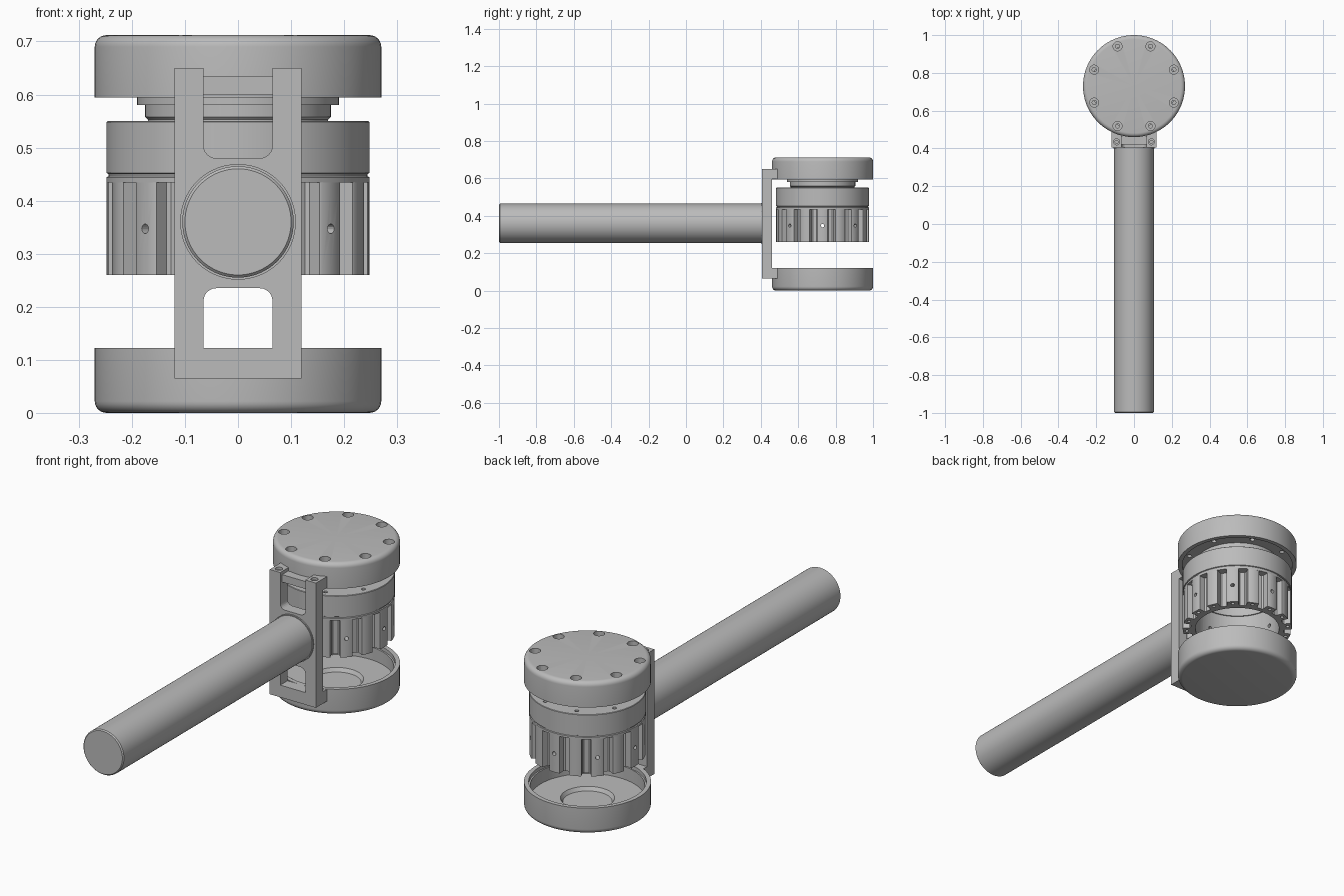
import bpy, bmesh, math
from mathutils import Matrix, Vector

cube = bpy.data.objects.get("Cube")
if cube:
    bpy.data.objects.remove(cube)

metal = bpy.data.materials.new("plain grey")
metal.use_nodes = True
GREY = (0.5, 0.5, 0.5, 1)
metal.diffuse_color = GREY
metal.node_tree.nodes["Principled BSDF"].inputs["Base Color"].default_value = GREY

HEAD = Matrix.Translation((0, 0.73, 0))
TAU = math.tau


def finish(name, bm, smooth=True):
    bmesh.ops.recalc_face_normals(bm, faces=bm.faces)
    mesh = bpy.data.meshes.new(name)
    bm.to_mesh(mesh)
    bm.free()
    mesh.materials.append(metal)
    ob = bpy.data.objects.new(name, mesh)
    bpy.context.collection.objects.link(ob)
    if smooth:
        shade(ob)
    return ob


def activate(ob):
    bpy.ops.object.select_all(action='DESELECT')
    ob.select_set(True)
    bpy.context.view_layer.objects.active = ob


def shade(ob):
    activate(ob)
    bpy.ops.object.shade_smooth_by_angle(angle=math.radians(35))


def lathe(bm, profile, matrix=HEAD, segs=96):
    """Revolve an (r, z) profile; it is closed unless it ends on the axis."""
    verts = [bm.verts.new((r, 0, z)) for r, z in profile]
    edges = [bm.edges.new(p) for p in zip(verts, verts[1:])]
    if profile[0][0] > 0:
        edges.append(bm.edges.new((verts[-1], verts[0])))
    out = bmesh.ops.spin(bm, geom=verts + edges, axis=(0, 0, 1), cent=(0, 0, 0),
                         angle=TAU, steps=segs, use_duplicate=False)
    new = {v for v in bm.verts if v.index == -1} | set(verts)
    new |= {g for g in out["geom_last"] if isinstance(g, bmesh.types.BMVert)}
    bmesh.ops.remove_doubles(bm, verts=list(new), dist=1e-5)
    bm.verts.index_update()
    moved = [v for v in bm.verts if v not in lathe.done.setdefault(bm, set())]
    bmesh.ops.transform(bm, matrix=matrix, verts=moved)
    lathe.done[bm].update(bm.verts)


lathe.done = {}


def turned(name, profile, matrix=HEAD, segs=96):
    bm = bmesh.new()
    lathe(bm, profile, matrix, segs)
    lathe.done.clear()
    return finish(name, bm)


def polar(count, radius, offset=0.0):
    for k in range(count):
        a = TAU * (k + offset) / count
        yield HEAD @ Matrix.Rotation(a, 4, 'Z') @ Matrix.Translation((radius, 0, 0))


def cut(ob, bm):
    """Subtract the cutter mesh, then discard the cutter."""
    lathe.done.clear()
    cutter = finish("cutter", bm, False)
    cutter.hide_render = True
    activate(ob)
    mod = ob.modifiers.new("cut", 'BOOLEAN')
    mod.operation, mod.solver, mod.object = 'DIFFERENCE', 'EXACT', cutter
    bpy.ops.object.modifier_apply(modifier=mod.name)
    bpy.data.objects.remove(cutter)
    shade(ob)


def rod(radius, low, high):
    return [(0, low), (radius, low), (radius, high), (0, high)]


def drill(ob, places, profile, segs=20):
    bm = bmesh.new()
    for m in places:
        lathe(bm, profile, m, segs)
    cut(ob, bm)


def box(bm, x, y, z):
    """Box from three (low, high) ranges."""
    size = Vector((x[1] - x[0], y[1] - y[0], z[1] - z[0]))
    mid = Vector((sum(x), sum(y), sum(z))) / 2
    m = Matrix.Translation(mid) @ Matrix.Diagonal((*size, 1))
    return bmesh.ops.create_cube(bm, size=1, matrix=m)["verts"]


def rounded(r, z, up, fillet=0.022):
    """Quarter-round rim at radius r and height z, running outward."""
    s = 1 if up else -1
    return [(r - fillet + fillet * math.sin(a), z - s * fillet * (1 - math.cos(a)))
            for a in (math.pi / 2 * i / 6 for i in range(7))]


# Top cap with counterbored screw holes
top_cap = turned("top_cap", [(0, 0.712)] + rounded(0.27, 0.712, True)
                 + [(0.27, 0.594), (0.25, 0.594), (0.25, 0.602), (0, 0.602)])
drill(top_cap, polar(8, 0.228, 0.5),
      [(0, 0.58), (0.011, 0.58), (0.011, 0.685), (0.024, 0.685), (0.024, 0.73), (0, 0.73)])

# Open bottom cup with stepped floor
turned("bottom_cup", [(0, 0)] + rounded(0.27, 0, False)
       + [(0.27, 0.122), (0.25, 0.122), (0.25, 0.105), (0.243, 0.105), (0.243, 0.045),
          (0.115, 0.045), (0.105, 0.028), (0, 0.028)])

# Neck rings under the cap
turned("neck_rings", [(0, 0.605), (0.19, 0.605), (0.19, 0.58), (0.175, 0.58),
                      (0.175, 0.558), (0.17, 0.553), (0.17, 0.54), (0, 0.54)])

# Motor housing, open below
housing = turned("motor_housing", [
    (0, 0.55), (0.246, 0.55), (0.248, 0.548), (0.248, 0.452), (0.244, 0.45),
    (0.244, 0.446), (0.248, 0.444), (0.248, 0.434), (0.185, 0.434), (0.185, 0.49), (0, 0.49)])
drill(housing, polar(8, 0.213, 0.5), rod(0.009, 0.52, 0.57))

# Finned lower body
TEETH = 16
FIN = [(-6.3, 0.246), (-5.5, 0.248), (0, 0.248), (5.5, 0.248), (6.3, 0.246),
       (6.8, 0.218), (8.5, 0.212), (14, 0.212), (15.7, 0.218)]
bm = bmesh.new()
ring = []
for k in range(TEETH):
    for deg, r in FIN:
        a = TAU * k / TEETH + math.radians(deg)
        ring.append(bm.verts.new(HEAD @ Vector((r * math.cos(a), r * math.sin(a), 0.26))))
base = bm.faces.new(ring)
ext = bmesh.ops.extrude_face_region(bm, geom=[base], use_keep_orig=True)
bmesh.ops.translate(bm, vec=(0, 0, 0.175),
                    verts=[v for v in ext["geom"] if isinstance(v, bmesh.types.BMVert)])
fins = finish("finned_body", bm)
drill(fins, [HEAD], rod(0.19, 0.2, 0.5), 96)
radial = Matrix.Translation((0, 0, 0.347)) @ Matrix.Rotation(math.pi / 2, 4, 'Y')
drill(fins, [m @ radial for m in polar(8, 0)], rod(0.009, 0.16, 0.28), 16)
drill(fins, polar(TEETH, 0.23), rod(0.008, 0.24, 0.29), 16)

# Handle bracket: frame plate with two rounded windows and an open top
bm = bmesh.new()
box(bm, (-0.12, 0.12), (0.406, 0.46), (0.065, 0.65))
bracket = finish("bracket", bm)
bm = bmesh.new()
for low, high, edge in ((0.122, 0.235, 0.235), (0.48, 0.70, 0.48)):
    box(bm, (-0.065, 0.065), (0.3, 0.6), (low, high))
    corners = [e for e in bm.edges if all(abs(v.co.z - edge) < 1e-4 for v in e.verts)
               and abs(e.verts[0].co.x - e.verts[1].co.x) < 1e-4]
    bmesh.ops.bevel(bm, geom=corners, offset=0.024, segments=6, affect='EDGES', profile=0.5)
cut(bracket, bm)
drill(bracket, [Matrix.Translation((x, 0.435, 0)) for x in (-0.092, 0.092)],
      [(0, 0.6), (0.008, 0.6), (0.008, 0.638), (0.016, 0.638), (0.016, 0.67), (0, 0.67)])

# Bracket arms reaching the caps, and the crossbar between the posts
for name, low, high in (("lower", 0.065, 0.12), ("upper", 0.597, 0.65)):
    for side, x in (("right", (-0.12, -0.065)), ("left", (0.065, 0.12))):
        bm = bmesh.new()
        box(bm, x, (0.455, 0.495), (low, high))
        finish(f"{side}_{low and name}_arm", bm)
bm = bmesh.new()
box(bm, (-0.07, 0.07), (0.42, 0.465), (0.6, 0.635))
finish("bracket_crossbar", bm)

# Round handle with a thin collar at the bracket
LAY = Matrix.Translation((0, 0, 0.36)) @ Matrix.Rotation(-math.pi / 2, 4, 'X')
turned("handle", [(0, -1), (0.1, -1), (0.105, -0.995), (0.105, 0.41), (0, 0.41)], LAY, 72)
turned("handle_collar", rod(0.109, 0.4, 0.409), LAY, 72)
